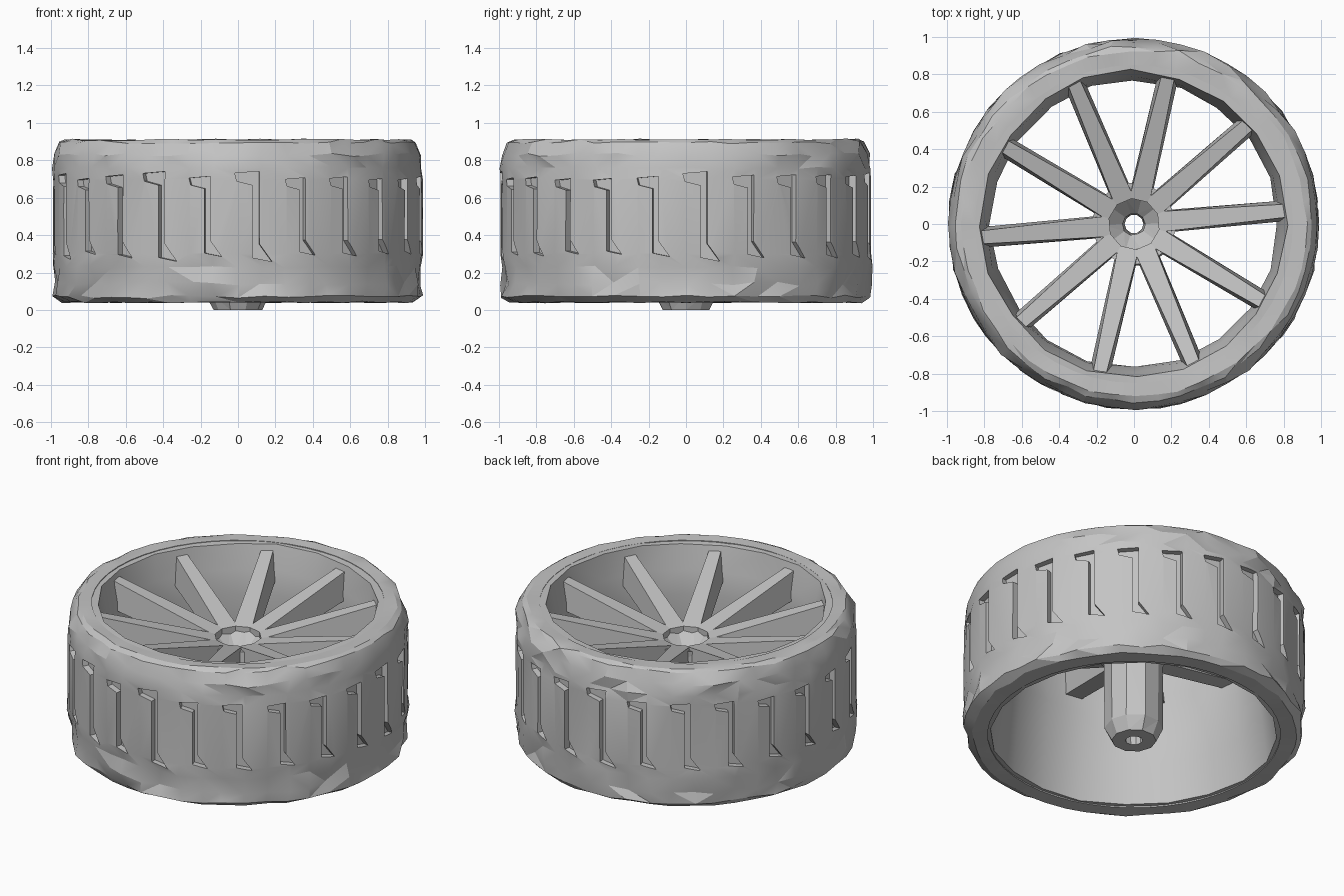
import bpy, bmesh, random
from math import sin, cos, pi, radians
from mathutils import Vector, Matrix

random.seed(4)
cube = bpy.data.objects.get("Cube")
if cube:
    bpy.data.objects.remove(cube, do_unlink=True)

grey = bpy.data.materials.new("grey")
grey.use_nodes = True
colour = (0.55, 0.55, 0.55, 1)
grey.diffuse_color = colour
grey.node_tree.nodes["Principled BSDF"].inputs["Base Color"].default_value = colour


def finish(name, bm, smooth=None):
    bmesh.ops.recalc_face_normals(bm, faces=bm.faces)
    mesh = bpy.data.meshes.new(name)
    bm.to_mesh(mesh)
    bm.free()
    mesh.materials.append(grey)
    ob = bpy.data.objects.new(name, mesh)
    bpy.context.collection.objects.link(ob)
    if smooth:
        shade(ob, smooth)
    return ob


def shade(ob, angle):
    bpy.ops.object.select_all(action='DESELECT')
    ob.select_set(True)
    bpy.context.view_layer.objects.active = ob
    bpy.ops.object.shade_smooth_by_angle(angle=radians(angle))


def revolve(profile, sides):
    """Closed ring; each profile point is radius, height, roughness."""
    bm = bmesh.new()
    rings = []
    for r, z, rough in profile:
        ring = []
        for i in range(sides):
            a = 2 * pi * (i + random.uniform(-8, 8) * rough) / sides
            rr = min(1.0, r + random.uniform(-1, 1) * rough)
            ring.append(bm.verts.new((rr * cos(a), rr * sin(a), z + random.uniform(-1, 1) * rough * 0.6)))
        rings.append(ring)
    for j, low in enumerate(rings):
        high = rings[(j + 1) % len(rings)]
        for i in range(sides):
            k = (i + 1) % sides
            bm.faces.new((low[i], low[k], high[k], high[i]))
    bmesh.ops.triangulate(bm, faces=bm.faces)
    return bm


def prism(bm, front, back):
    a = [bm.verts.new(p) for p in front]
    b = [bm.verts.new(p) for p in back]
    bm.faces.new(a)
    bm.faces.new(b[::-1])
    for i in range(len(a)):
        k = (i + 1) % len(a)
        bm.faces.new((a[i], b[i], b[k], a[k]))


# Tyre with uneven, chipped shoulders
tyre = finish("tyre", revolve([
    (0.85, 0.04, 0), (0.94, 0.042, 0.01), (0.98, 0.07, 0.016),
    (0.98, 0.14, 0.018), (0.985, 0.23, 0.012), (0.99, 0.3, 0.003),
    (0.99, 0.7, 0.003), (0.985, 0.76, 0.012), (0.98, 0.83, 0.018),
    (0.95, 0.895, 0.012), (0.92, 0.91, 0.01), (0.85, 0.908, 0)], 48))

# Stepped tread grooves cut around the tyre
groove = [(-0.09, 0.72), (0.035, 0.73), (0.035, 0.36), (0.1, 0.27),
          (0.0, 0.29), (0.0, 0.66), (-0.08, 0.68)]
bm = bmesh.new()
count = 24
for i in range(count):
    turn = Matrix.Rotation(2 * pi * (i + 0.3) / count, 4, 'Z')
    size = random.uniform(0.85, 1.05)
    prism(bm, *[[turn @ Vector((r, x * size, 0.5 + (z - 0.5) * size)) for x, z in groove]
                for r in (0.95, 1.05)])
cutter = finish("groove_cutter", bm)
cutter.hide_render = True
mod = tyre.modifiers.new("grooves", 'BOOLEAN')
mod.operation = 'DIFFERENCE'
mod.solver = 'EXACT'
mod.object = cutter
bpy.context.view_layer.objects.active = tyre
bpy.ops.object.modifier_apply(modifier=mod.name)
bpy.data.objects.remove(cutter, do_unlink=True)
shade(tyre, 20)

# Rim barrel, narrow at the waist and flared at both ends
finish("rim", revolve([
    (0.88, 0.05, 0), (0.83, 0.045, 0.006), (0.8, 0.3, 0.003), (0.77, 0.6, 0.008),
    (0.79, 0.75, 0.008), (0.82, 0.905, 0.01), (0.88, 0.905, 0)], 20), 25)

# Ten sloping spokes
bm = bmesh.new()
for i in range(10):
    turn = Matrix.Rotation(radians(5 + 36 * i), 4, 'Z')

    def section(r, top, bottom, top_z, bottom_z):
        return [turn @ Vector((r, y, z)) for y, z in
                ((-top, top_z), (top, top_z), (bottom, bottom_z), (-bottom, bottom_z))]

    prism(bm, section(0.13, 0.055, 0.06, 0.69, 0.56), section(0.82, 0.035, 0.055, 0.87, 0.7))
finish("spokes", bm)

# Hollow hub: dished cap above a long axle sleeve
finish("hub", revolve([
    (0.13, 0, 0), (0.17, 0.08, 0.005), (0.17, 0.5, 0.005), (0.23, 0.6, 0.006),
    (0.23, 0.69, 0.006), (0.16, 0.68, 0.008), (0.06, 0.58, 0.005), (0.05, 0, 0)], 10))
